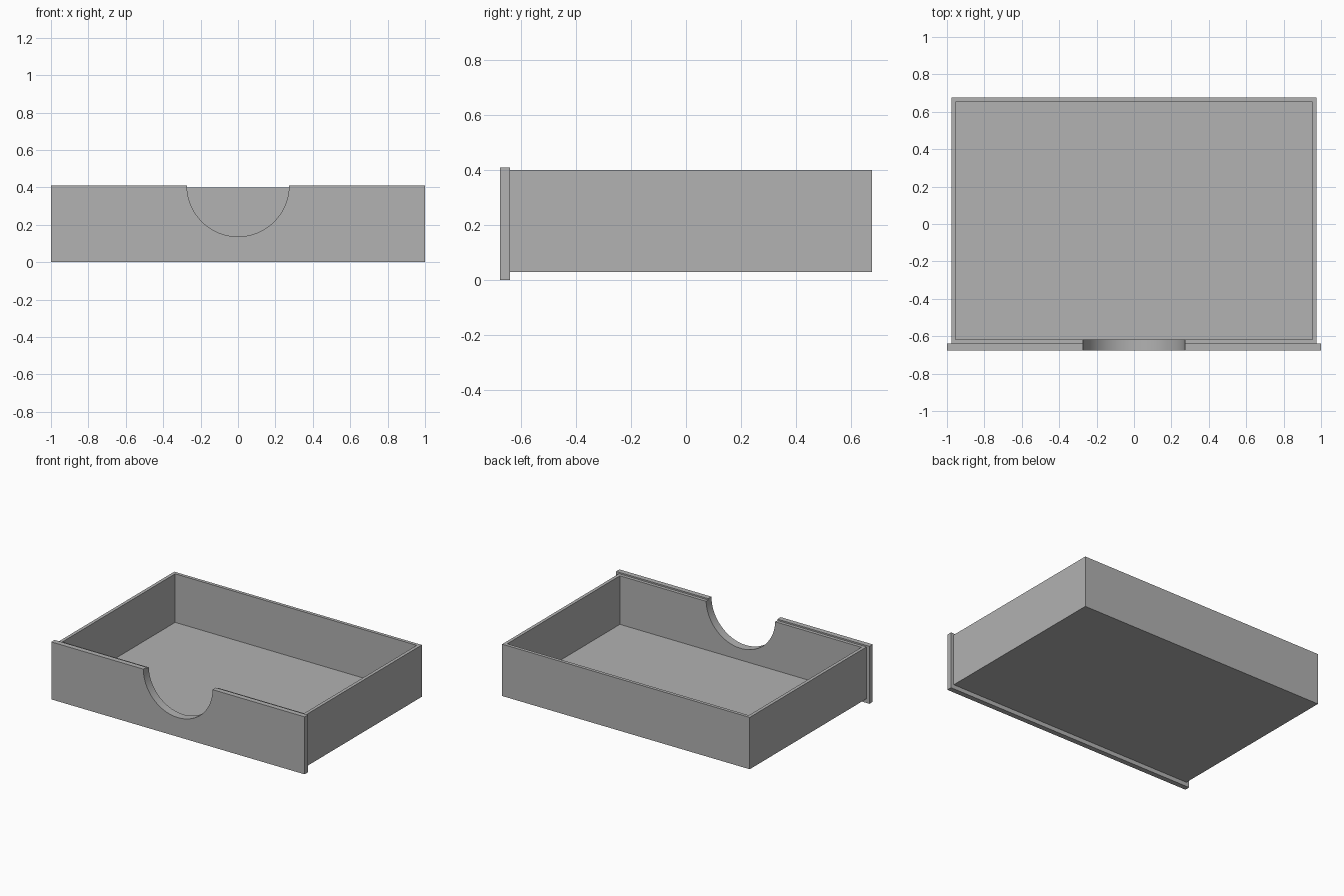
import bpy
import bmesh
import math
from mathutils import Matrix, Vector

cube = bpy.data.objects.get("Cube")
if cube:
    bpy.data.objects.remove(cube, do_unlink=True)

grey = bpy.data.materials.new("plain grey")
grey.use_nodes = True
colour = (0.445, 0.445, 0.445, 1)
grey.diffuse_color = colour
grey.node_tree.nodes["Principled BSDF"].inputs["Base Color"].default_value = colour

FRONT, BACK = -0.677, 0.677
PANEL_BACK = -0.64
RIM, TOP = 0.40, 0.41
WALL = 0.0235
NOTCH_RADIUS = 0.273


def add_box(bm, low, high):
    low, high = Vector(low), Vector(high)
    matrix = Matrix.Translation((low + high) / 2) @ Matrix.Diagonal((*(high - low), 1))
    bmesh.ops.create_cube(bm, size=1, matrix=matrix)


def finish(bm, name):
    mesh = bpy.data.meshes.new(name)
    bm.to_mesh(mesh)
    bm.free()
    mesh.materials.append(grey)
    obj = bpy.data.objects.new(name, mesh)
    bpy.context.collection.objects.link(obj)
    return obj


# Open tray: inset the top and push it down to the floor
bm = bmesh.new()
add_box(bm, (-0.977, PANEL_BACK, 0.03), (0.977, BACK, RIM))
bm.normal_update()
top = max(bm.faces, key=lambda f: f.calc_center_median().z)
bmesh.ops.inset_region(bm, faces=[top], thickness=WALL, use_even_offset=True)
inner = bmesh.ops.extrude_discrete_faces(bm, faces=[top])["faces"]
bmesh.ops.translate(bm, verts=inner[0].verts, vec=(0, 0, 0.0535 - RIM))
tray = finish(bm, "drawer_tray")

# Overhanging front panel
bm = bmesh.new()
add_box(bm, (-1, FRONT, 0), (1, PANEL_BACK, TOP))
panel = finish(bm, "front_panel")

# Round finger notch cut through the panel and the tray's front wall
bm = bmesh.new()
place = Matrix.Translation((0, -0.65, TOP)) @ Matrix.Rotation(math.pi / 2, 4, "X")
bmesh.ops.create_cone(bm, cap_ends=True, segments=96, radius1=NOTCH_RADIUS,
                      radius2=NOTCH_RADIUS, depth=0.2, matrix=place)
cutter = finish(bm, "notch_cutter")
cutter.hide_render = True

for obj in (tray, panel):
    cut = obj.modifiers.new("finger_notch", "BOOLEAN")
    cut.operation = "DIFFERENCE"
    cut.solver = "EXACT"
    cut.object = cutter
    bpy.ops.object.select_all(action="DESELECT")
    obj.select_set(True)
    bpy.context.view_layer.objects.active = obj
    bpy.ops.object.modifier_apply(modifier=cut.name)
    bpy.ops.object.shade_smooth_by_angle(angle=math.radians(30))

bpy.data.objects.remove(cutter, do_unlink=True)
